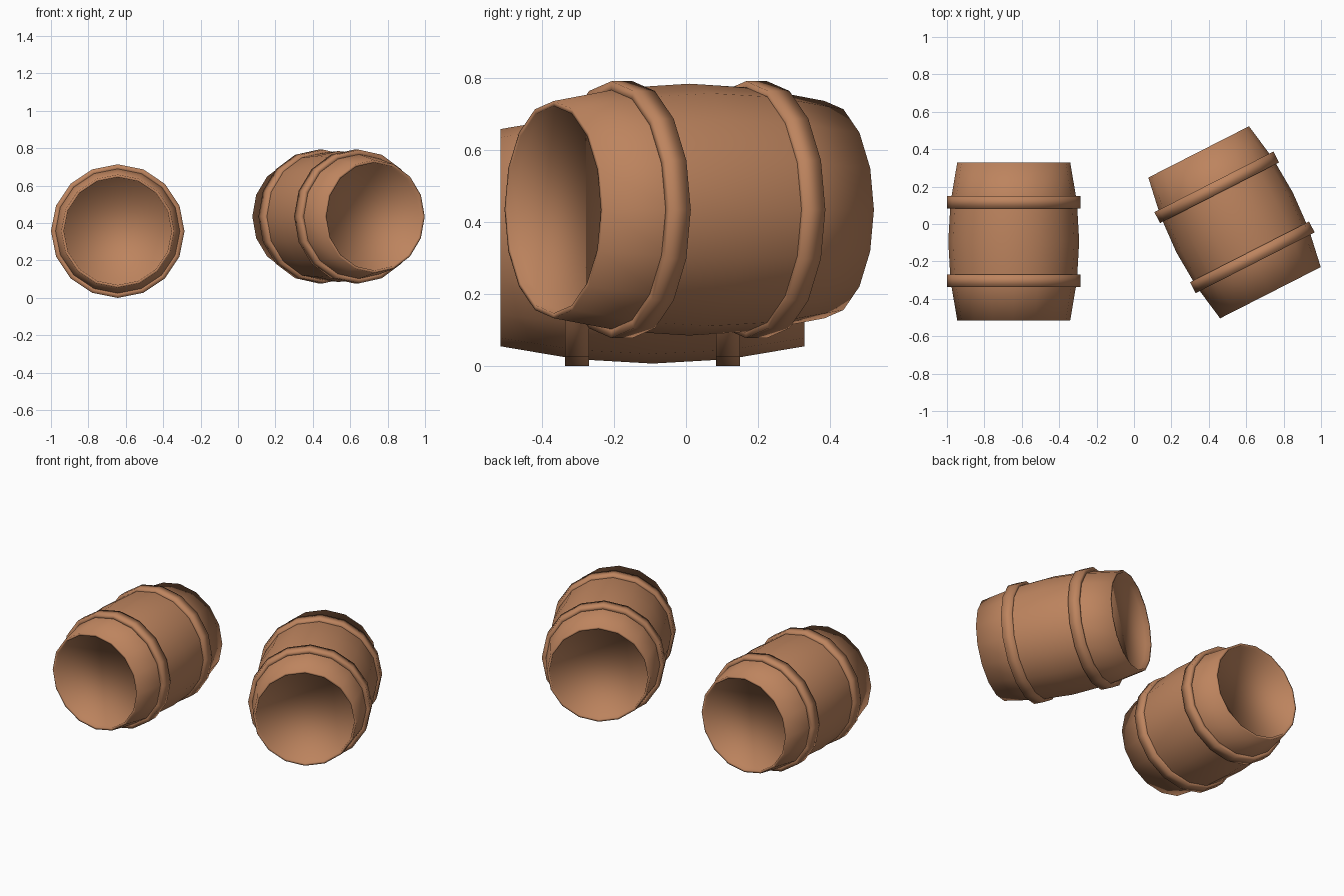
import bpy
import bmesh
from math import sin, cos, pi, radians

SIDES = 16
HALF = 0.4225          # half length of a barrel
BAND_AT = 0.21         # distance of each hoop from the middle
BAND_HALF = 0.033      # half width of a hoop

if "Cube" in bpy.data.objects:
    bpy.data.objects.remove(bpy.data.objects["Cube"], do_unlink=True)

# Single wood colour
wood = bpy.data.materials.new("warm_brown_wood")
wood.use_nodes = True
colour = (0.51, 0.23, 0.112, 1)
wood.diffuse_color = colour
shader = wood.node_tree.nodes["Principled BSDF"]
shader.inputs["Base Color"].default_value = colour
shader.inputs["Roughness"].default_value = 0.8


def lathe(name, profile, location, turn, closed=False):
    """Spin (radius, y) points about the y axis; cap the ends or close the loop."""
    bm = bmesh.new()
    rings = []
    for radius, y in profile:
        angles = [2 * pi * i / SIDES for i in range(SIDES)]
        rings.append([bm.verts.new((radius * sin(a), y, radius * cos(a))) for a in angles])
    pairs = list(zip(rings, rings[1:]))
    if closed:
        pairs.append((rings[-1], rings[0]))
    else:
        bm.faces.new(rings[0])
        bm.faces.new(rings[-1])
    for a, b in pairs:
        for i in range(SIDES):
            j = (i + 1) % SIDES
            bm.faces.new((a[i], a[j], b[j], b[i]))
    bmesh.ops.recalc_face_normals(bm, faces=bm.faces)
    for face in bm.faces:
        face.smooth = True
    mesh = bpy.data.meshes.new(name)
    bm.to_mesh(mesh)
    bm.free()
    mesh.materials.append(wood)
    obj = bpy.data.objects.new(name, mesh)
    obj.location = location
    obj.rotation_euler.z = turn
    bpy.context.collection.objects.link(obj)
    return obj


def barrel(name, location, turn):
    # Bulging staves, thin rim and sunken lid, mirrored about the middle
    half = [(0.286, -HALF + 0.03), (0.288, -HALF), (0.302, -HALF), (0.338, -BAND_AT)]
    profile = half + [(0.35, 0)] + [(r, -y) for r, y in reversed(half)]
    lathe(name + "_body", profile, location, turn)
    # Two raised hoops
    for end, side in (("front", -1), ("back", 1)):
        y0, y1 = side * BAND_AT - BAND_HALF, side * BAND_AT + BAND_HALF
        section = [(0.325, y0), (0.357, y0), (0.357, y1), (0.325, y1)]
        lathe(f"{name}_{end}_hoop", section, location, turn, closed=True)


barrel("right_barrel", (-0.643, -0.093, 0.357), 0)
barrel("left_barrel", (0.5375, 0.009, 0.435), radians(27))
